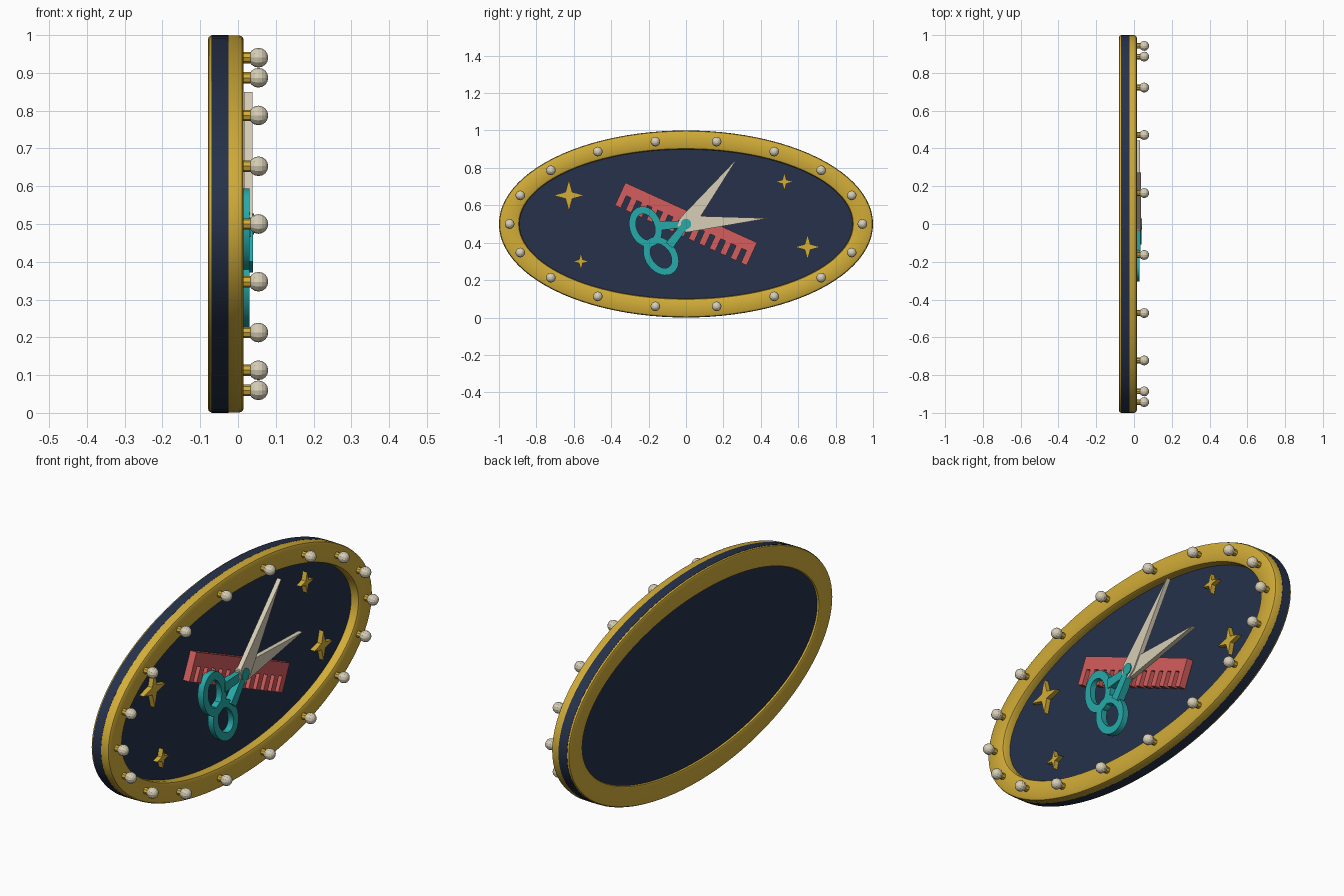
import bpy, bmesh
from math import sin, cos, pi, radians
from mathutils import Matrix, Vector

cube = bpy.data.objects.get("Cube")
if cube:
    bpy.data.objects.remove(cube, do_unlink=True)


def material(name, rgb):
    m = bpy.data.materials.new(name)
    m.use_nodes = True
    m.diffuse_color = (*rgb, 1)
    m.node_tree.nodes["Principled BSDF"].inputs["Base Color"].default_value = (*rgb, 1)
    return m


GOLD = material("gold", (0.65, 0.42, 0.04))
NAVY = material("navy", (0.019, 0.031, 0.069))
CORAL = material("coral", (0.66, 0.11, 0.11))
TEAL = material("teal", (0.02, 0.40, 0.40))
CREAM = material("cream", (0.68, 0.62, 0.47))
MID = 0.5  # height of the sign's centre


def finish(name, bm, mat, smooth=False):
    bmesh.ops.recalc_face_normals(bm, faces=bm.faces)
    mesh = bpy.data.meshes.new(name)
    bm.to_mesh(mesh)
    bm.free()
    mesh.materials.append(mat)
    ob = bpy.data.objects.new(name, mesh)
    bpy.context.collection.objects.link(ob)
    if smooth:
        bpy.ops.object.select_all(action="DESELECT")
        ob.select_set(True)
        bpy.context.view_layer.objects.active = ob
        bpy.ops.object.shade_smooth_by_angle(angle=radians(35))
    return ob


def ellipse(a, b, n):
    return [(a * cos(2 * pi * i / n), b * sin(2 * pi * i / n)) for i in range(n)]


def place(points, turn=0, at=(0, 0)):
    """Rotate and move points in the plane of the sign."""
    c, s = cos(radians(turn)), sin(radians(turn))
    return [(c * u - s * v + at[0], s * u + c * v + at[1]) for u, v in points]


def plate(name, outline, x0, x1, mat, smooth=False):
    """Flat plate cut to an outline, facing +x."""
    bm = bmesh.new()
    face = bm.faces.new([bm.verts.new((x0, y, z + MID)) for y, z in outline])
    out = bmesh.ops.extrude_face_region(bm, geom=[face])["geom"]
    bmesh.ops.translate(bm, vec=(x1 - x0, 0, 0),
                        verts=[g for g in out if isinstance(g, bmesh.types.BMVert)])
    if not face.is_valid or len(bm.faces) < len(outline) + 2:
        bm.faces.new([v for v in bm.verts if abs(v.co.x - x0) < 1e-6])
    return finish(name, bm, mat, smooth)


def band(name, loops, mat):
    """Closed ring skinned through (x, outline) loops."""
    bm = bmesh.new()
    rows = [[bm.verts.new((x, y, z + MID)) for y, z in pts] for x, pts in loops]
    n = len(rows[0])
    for r, row in enumerate(rows):
        nxt = rows[(r + 1) % len(rows)]
        for i in range(n):
            j = (i + 1) % n
            bm.faces.new((row[i], row[j], nxt[j], nxt[i]))
    return finish(name, bm, mat, True)


# Board
plate("board", ellipse(1.0, 0.5, 96), -0.07, -0.025, NAVY, True)

# Frame with softened edges: (x, distance in from the rim)
section = [(-0.08, 0.012), (-0.077, 0.004), (-0.068, 0.0005), (0.003, 0.0005),
           (0.011, 0.004), (0.015, 0.012), (0.015, 0.092), (0.011, 0.1),
           (0.003, 0.104), (-0.068, 0.104), (-0.077, 0.1), (-0.08, 0.092)]
band("frame", [(x, ellipse(1 - d * 1.05, 0.5 - d * 0.97, 96)) for x, d in section], GOLD)

# Bulbs on short stems around the frame
along_x = Matrix.Rotation(pi / 2, 4, "Y")
bulbs, stems = bmesh.new(), bmesh.new()
for y, z in ellipse(0.943, 0.447, 18):
    bmesh.ops.create_uvsphere(bulbs, u_segments=12, v_segments=8, radius=0.026,
                              matrix=Matrix.Translation((0.054, y, z + MID)) @ along_x)
    bmesh.ops.create_cone(stems, cap_ends=True, segments=8, radius1=0.015, radius2=0.015,
                          depth=0.034, matrix=Matrix.Translation((0.023, y, z + MID)) @ along_x)
finish("bulbs", bulbs, CREAM)
finish("bulb_stems", stems, GOLD)

# Four-pointed stars
for k, (y, z, size) in enumerate([(-0.626, 0.153, 0.085), (0.65, -0.123, 0.07),
                                  (0.526, 0.226, 0.05), (-0.562, -0.2, 0.046)]):
    tips = []
    for i in range(8):
        r = size * (0.3 if i % 2 else 1)
        tips.append((r * cos(i * pi / 4), r * sin(i * pi / 4)))
    plate(f"star_{k + 1}", place(tips, 0, (y, z)), -0.027, -0.002, GOLD)

# Comb: a spine with a row of teeth along its lower edge
half, top, root, tip = 0.387, 0.067, 0.005, -0.067
teeth, width = 13, 0.034
pitch = (2 * half - width) / (teeth - 1)
outline = [(half, top), (-half, top)]
for i in range(teeth):
    u = -half + i * pitch
    if i:
        outline.append((u, root))
    outline += [(u, tip), (u + width, tip)]
    if i < teeth - 1:
        outline.append((u + width, root))
plate("comb", place(outline, -24.5), -0.027, 0.008, CORAL)

# Scissors: two mirrored halves crossing at the pivot
blade = [(-0.035, -0.03), (0.01, -0.044), (0.444, 0), (0.01, 0.044), (-0.035, 0.03)]
shank = [(0.01, -0.018), (0.01, 0.018), (-0.145, 0.024), (-0.145, -0.024)]
for side, turn, tilt, lift in (("upper", 52, 16, 0.006), ("lower", 4, -16, 0)):
    plate(f"{side}_blade", place(blade, turn), 0.01 + lift, 0.032 + lift, CREAM)
    plate(f"{side}_shank", place(shank, turn), 0.004, 0.034 + lift, TEAL)
    centre = place([(-0.217, 0)], turn)[0]
    loops = [(x, place(ellipse(a, b, 32), turn - tilt * -1 * -1, centre))
             for x, a, b in ((0.0, 0.085, 0.112), (0.03, 0.085, 0.112),
                             (0.03, 0.048, 0.072), (0.0, 0.048, 0.072))]
    if side == "lower":
        loops = [(x, place(ellipse(a, b, 32), turn + 16, centre))
                 for x, a, b in ((0.0, 0.085, 0.112), (0.03, 0.085, 0.112),
                                 (0.03, 0.048, 0.072), (0.0, 0.048, 0.072))]
    band(f"{side}_handle", loops, TEAL)
plate("pivot", ellipse(0.028, 0.028, 16), 0.0, 0.042, TEAL, True)
